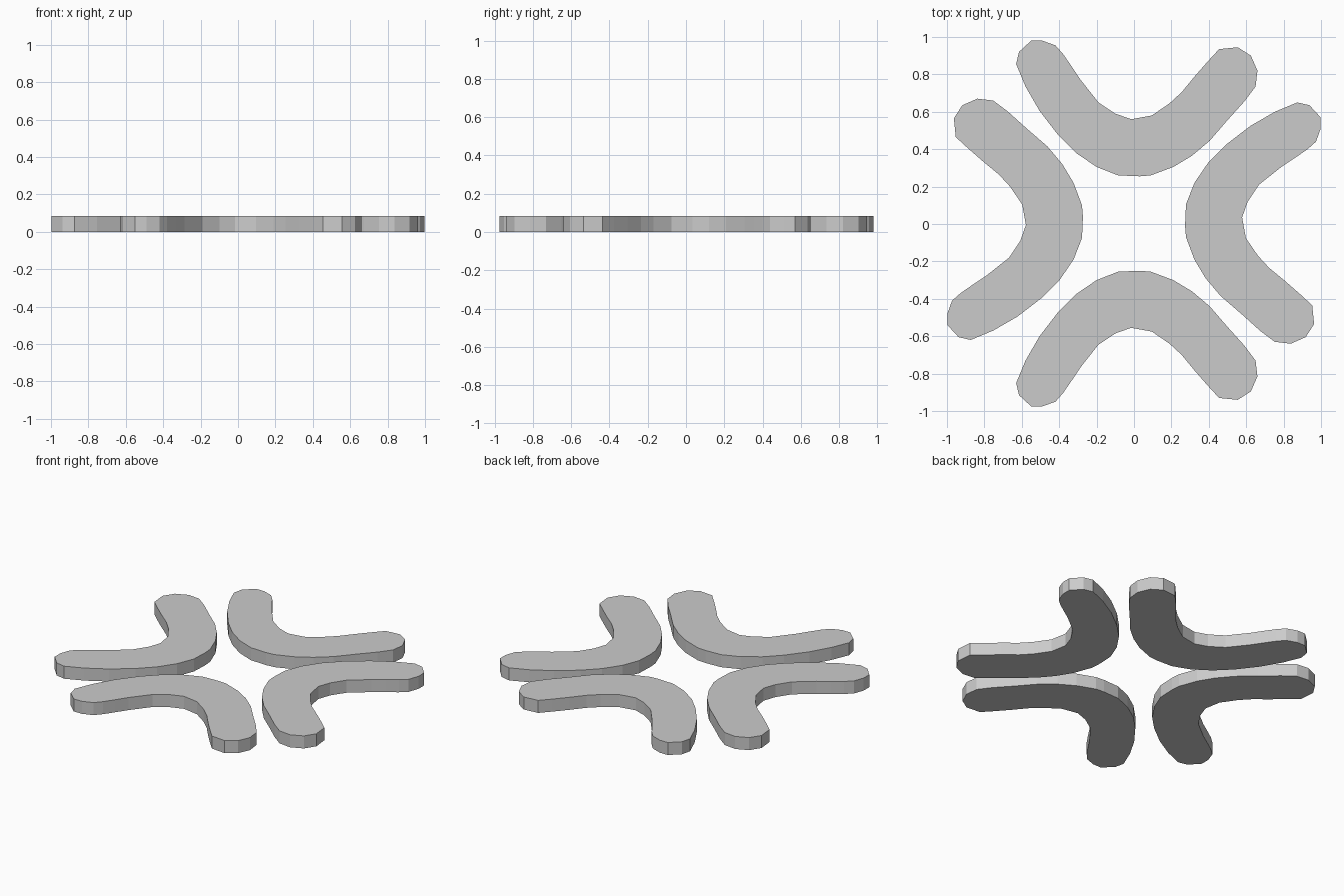
import bpy, bmesh
from mathutils import Matrix, Vector
from math import radians

if "Cube" in bpy.data.objects:
    bpy.data.objects.remove(bpy.data.objects["Cube"])

HEIGHT = 0.085

# Outline of one curved arm, seen from above (the back arm)
OUTLINE = [
    (-0.55, 0.98), (-0.49, 0.98), (-0.42, 0.955), (-0.38, 0.91), (-0.335, 0.845),
    (-0.285, 0.77), (-0.19, 0.65), (-0.10, 0.59), (-0.015, 0.56), (0.095, 0.58),
    (0.19, 0.645), (0.255, 0.705), (0.325, 0.79), (0.395, 0.87), (0.455, 0.935),
    (0.555, 0.945), (0.625, 0.90), (0.66, 0.82), (0.65, 0.735), (0.59, 0.655),
    (0.50, 0.555), (0.405, 0.445), (0.31, 0.365), (0.21, 0.305), (0.09, 0.26),
    (0.03, 0.255), (-0.085, 0.26), (-0.20, 0.305), (-0.31, 0.38), (-0.405, 0.475),
    (-0.505, 0.605), (-0.58, 0.735), (-0.63, 0.855), (-0.615, 0.92),
]


def arm(name, transform, shift):
    """Extrude the outline into a flat slab placed by a turn or mirror."""
    bm = bmesh.new()
    pts = [transform @ Vector((x, y, 0)) + Vector((*shift, 0)) for x, y in OUTLINE]
    face = bm.faces.new([bm.verts.new(p) for p in pts])
    extruded = bmesh.ops.extrude_face_region(bm, geom=[face], use_keep_orig=True)
    top = [g for g in extruded["geom"] if isinstance(g, bmesh.types.BMVert)]
    bmesh.ops.translate(bm, vec=(0, 0, HEIGHT), verts=top)
    bmesh.ops.recalc_face_normals(bm, faces=bm.faces)
    mesh = bpy.data.meshes.new(name)
    bm.to_mesh(mesh)
    bm.free()
    bpy.context.collection.objects.link(bpy.data.objects.new(name, mesh))


# Four arms around the open centre
arm("back_arm", Matrix.Identity(3), (0, 0))
arm("front_arm", Matrix.Diagonal((1, -1, 1)), (0, 0.005))
arm("left_arm", Matrix.Rotation(radians(90), 3, "Z"), (-0.018, 0.01))
arm("right_arm", Matrix.Rotation(radians(-90), 3, "Z"), (0.018, 0.02))
